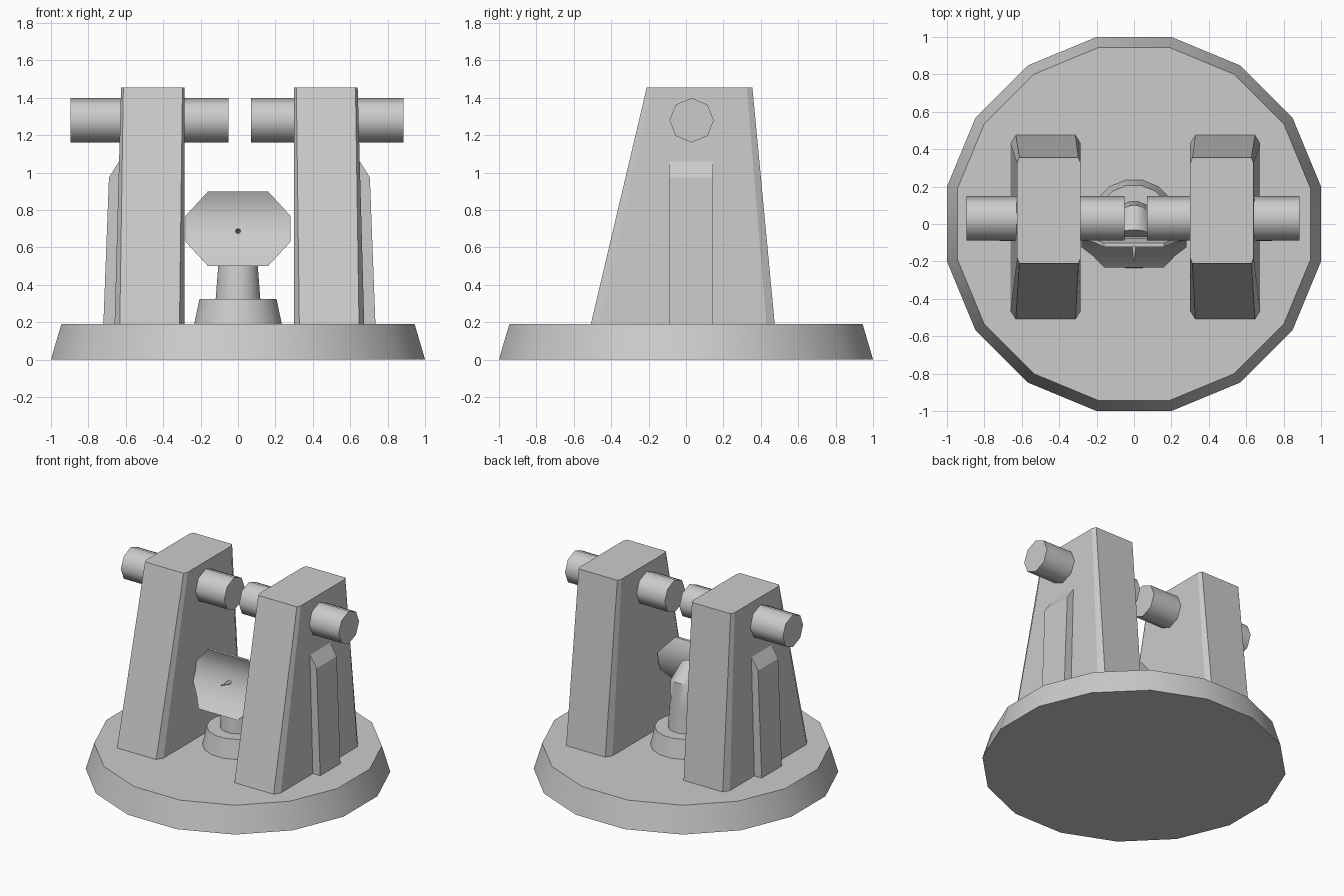
import bpy, bmesh, math
from mathutils import Vector

if "Cube" in bpy.data.objects:
    bpy.data.objects.remove(bpy.data.objects["Cube"])

grey = bpy.data.materials.new("plain_grey")
grey.diffuse_color = (0.6, 0.6, 0.6, 1)
grey.use_nodes = True
grey.node_tree.nodes["Principled BSDF"].inputs["Base Color"].default_value = grey.diffuse_color


def loft(name, rings, angle=30):
    """Skin a list of equal-length point rings and cap both ends."""
    bm = bmesh.new()
    loops = [[bm.verts.new(p) for p in ring] for ring in rings]
    n = len(loops[0])
    for a, b in zip(loops, loops[1:]):
        for i in range(n):
            j = (i + 1) % n
            bm.faces.new((a[i], a[j], b[j], b[i]))
    bm.faces.new(loops[0][::-1])
    bm.faces.new(loops[-1])
    bmesh.ops.recalc_face_normals(bm, faces=bm.faces)
    mesh = bpy.data.meshes.new(name)
    bm.to_mesh(mesh)
    bm.free()
    mesh.materials.append(grey)
    ob = bpy.data.objects.new(name, mesh)
    bpy.context.collection.objects.link(ob)
    bpy.ops.object.select_all(action='DESELECT')
    ob.select_set(True)
    bpy.context.view_layer.objects.active = ob
    bpy.ops.object.shade_smooth_by_angle(angle=math.radians(angle))
    return ob


def disc(r, z, n=16, y=0.0, tilt=0.0):
    """Ring of points around z, tipped towards the front by tilt degrees."""
    t = math.radians(tilt)
    pts = []
    for i in range(n):
        a = 2 * math.pi * (i + 0.5) / n
        u, v = r * math.cos(a), r * math.sin(a)
        pts.append((u, y + v * math.cos(t), z + v * math.sin(t)))
    return pts


def chamfered(x0, x1, y0, y1, z, cx, cy):
    """Rectangle with cut corners."""
    return [(x0 + cx, y0, z), (x1 - cx, y0, z), (x1, y0 + cy, z), (x1, y1 - cy, z),
            (x1 - cx, y1, z), (x0 + cx, y1, z), (x0, y1 - cy, z), (x0, y0 + cy, z)]


# Round base and small pedestal
loft("base", [disc(1.02, 0), disc(0.963, 0.19)])
loft("pedestal", [disc(0.24, 0.185), disc(0.21, 0.325)])

# Neck bending forward into the back of the dish
loft("neck", [disc(0.122, 0.32), disc(0.108, 0.5),
              disc(0.105, 0.64, y=0.005, tilt=25),
              disc(0.085, 0.72, y=-0.06, tilt=70)], 40)

# Towers, side ribs and cross barrels
for side, s, inner, near, far in (("left", -1, 0.285, 0.05, 0.895),
                                  ("right", 1, 0.30, 0.07, 0.885)):
    def flip(ring):
        return [(s * x, y, z) for x, y, z in ring]

    outer = inner + 0.34
    loft(side + "_tower", [flip(chamfered(inner, outer + 0.035, -0.51, 0.475, 0.185, 0.028, 0.045)),
                           flip(chamfered(inner, outer, -0.21, 0.355, 1.455, 0.012, 0.03))], 20)
    rib = [(inner + 0.2, 0.185), (inner + 0.435, 0.185), (inner + 0.405, 0.975), (inner + 0.345, 1.07),
           (inner + 0.2, 1.07)]
    loft(side + "_rib", [[(s * x, y, z) for x, z in rib] for y in (-0.09, 0.145)])
    loft(side + "_barrel", [[(s * x, 0.03 + 0.119 * math.cos(i * math.pi / 4),
                              1.28 + 0.119 * math.sin(i * math.pi / 4)) for i in range(8)]
                            for x in (near, far)], 50)

# Curved dish panel with cut corners, hollow towards the front
rows = []
for t in (-0.2, -0.135, -0.07, 0.0, 0.07, 0.135, 0.2):
    w = 0.28 - max(0, abs(t) - 0.07) * 0.12 / 0.13
    y = -0.095 + 0.275 * t - 2.07 * t * t
    rows.append([(-w, y, 0.7 + t), (w, y, 0.7 + t), (w, y + 0.02, 0.7 + t), (-w, y + 0.02, 0.7 + t)])
loft("dish", rows, 35)

# Feed spike in the middle of the dish
spike = [[(r * math.cos(k * math.pi / 4), y, z + r * math.sin(k * math.pi / 4)) for k in range(8)]
         for r, y, z in ((0.016, -0.085, 0.685), (0.003, -0.2, 0.7))]
loft("feed_spike", spike, 50)
